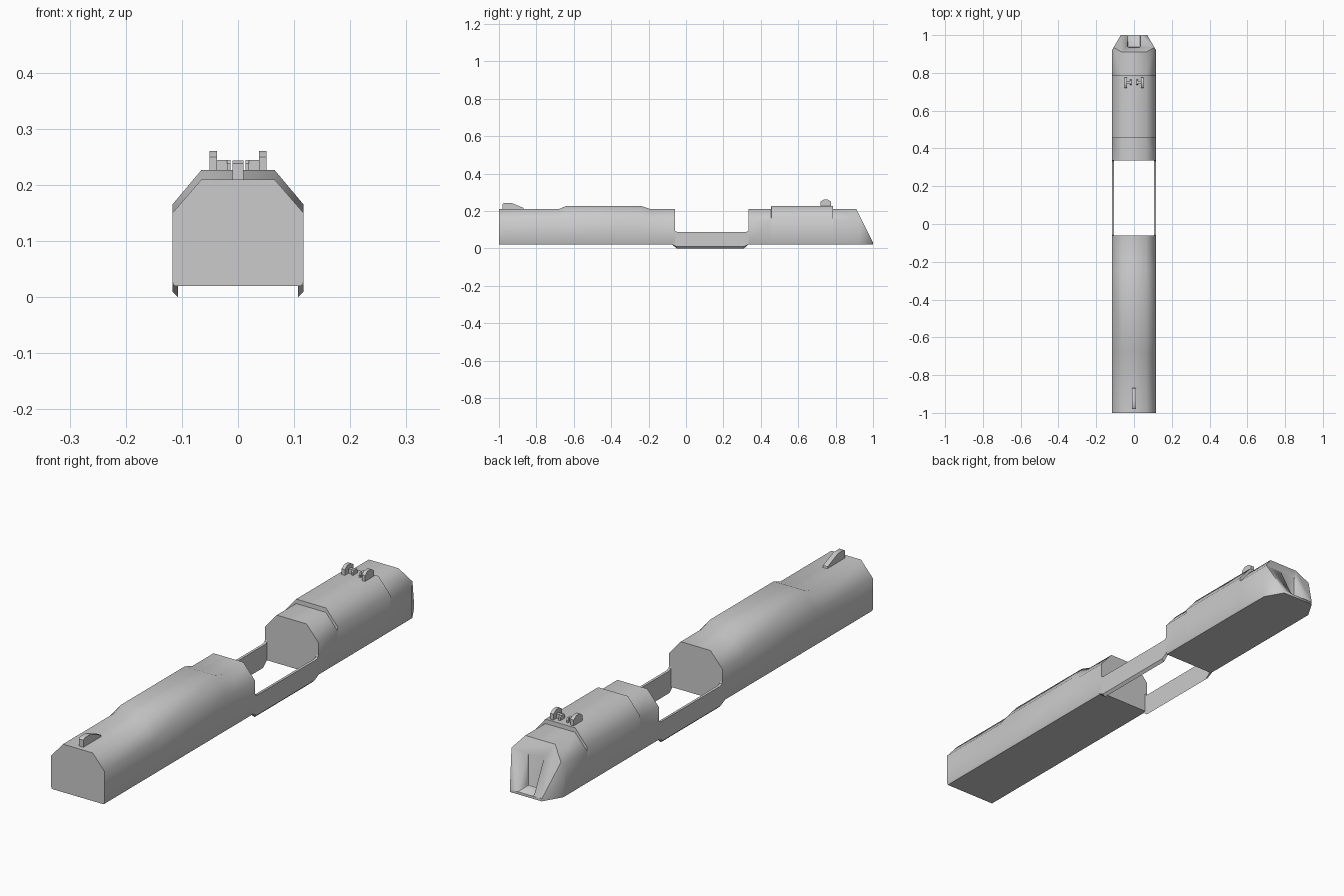
import bpy, bmesh, math
from mathutils import Vector

if "Cube" in bpy.data.objects:
    bpy.data.objects.remove(bpy.data.objects["Cube"])

HW = 0.117   # half width of the body


def finish(name, bm, angle=60):
    bmesh.ops.remove_doubles(bm, verts=bm.verts, dist=1e-5)
    bmesh.ops.recalc_face_normals(bm, faces=bm.faces)
    me = bpy.data.meshes.new(name)
    bm.to_mesh(me)
    bm.free()
    ob = bpy.data.objects.new(name, me)
    bpy.context.collection.objects.link(ob)
    bpy.ops.object.select_all(action='DESELECT')
    ob.select_set(True)
    bpy.context.view_layer.objects.active = ob
    bpy.ops.object.shade_smooth_by_angle(angle=math.radians(angle))
    return ob


def loft_body(stations):
    """Chamfered section swept along y; stations are (y, shoulder z, top z)."""
    bm = bmesh.new()
    rings = []
    for y, sh, top in stations:
        half = [(HW - 0.004, 0.02), (HW, 0.028), (HW, sh), (0.065, top)]
        pts = half + [(-x, z) for x, z in reversed(half)]
        rings.append([bm.verts.new((x, y, z)) for x, z in pts])
    n = len(rings[0])
    for a, b in zip(rings, rings[1:]):
        for i in range(n):
            j = (i + 1) % n
            bm.faces.new((a[i], a[j], b[j], b[i]))
    bm.faces.new(rings[0])
    bm.faces.new(rings[-1])
    return bm


def prism_x(name, profile, x0, x1, bevel=0.0, angle=40):
    """Extrude a (y, z) profile from x0 to x1."""
    bm = bmesh.new()
    a = [bm.verts.new((x0, y, z)) for y, z in profile]
    b = [bm.verts.new((x1, y, z)) for y, z in profile]
    bm.faces.new(a)
    bm.faces.new(b)
    for i in range(len(a)):
        j = (i + 1) % len(a)
        bm.faces.new((a[i], a[j], b[j], b[i]))
    if bevel:
        bmesh.ops.bevel(bm, geom=bm.edges[:], offset=bevel, segments=2,
                        profile=0.5, affect='EDGES')
    return finish(name, bm, angle)


def cut(bm, point, normal):
    res = bmesh.ops.bisect_plane(bm, geom=bm.verts[:] + bm.edges[:] + bm.faces[:],
                                 plane_co=point, plane_no=Vector(normal).normalized(),
                                 clear_outer=True)
    edges = [e for e in res['geom_cut'] if isinstance(e, bmesh.types.BMEdge)]
    bmesh.ops.holes_fill(bm, edges=edges, sides=0)


# Front body with a ramped raised top
LOW, HIGH = (0.15, 0.21), (0.165, 0.227)
front = loft_body([(-1.0, *LOW), (-0.68, *LOW), (-0.64, *HIGH),
                   (-0.24, *HIGH), (-0.19, *LOW), (-0.06, *LOW)])
finish("front_body", front)

# Rear body with stepped top, sloping end and cut corners
rear = loft_body([(0.335, *LOW), (0.455, *LOW), (0.456, *HIGH),
                  (0.785, *HIGH), (0.786, *LOW), (1.0, *LOW)])
cut(rear, (0, 0.91, 0.21), (0, 0.18, 0.09))
for s in (-1, 1):
    cut(rear, (s * HW, 0.92, 0.1), (s * 0.08, 0.047, 0))
rear_body = finish("rear_body", rear)

# Slot in the rear end
slot = prism_x("slot_cutter", [(0.935, 0.03), (1.1, 0.03), (1.1, 0.2), (0.935, 0.2)],
               -0.035, 0.035, bevel=0.008)
mod = rear_body.modifiers.new("slot", 'BOOLEAN')
mod.operation = 'DIFFERENCE'
mod.object = slot
mod.solver = 'EXACT'
bpy.context.view_layer.objects.active = rear_body
bpy.ops.object.modifier_apply(modifier="slot")
bpy.data.objects.remove(slot)

# Side rails joining both bodies, underside slanting to the inner edge
rail = [(-0.075, 0.022), (-0.05, 0.0), (0.31, 0.0), (0.335, 0.022), (0.337, 0.105),
        (0.333, 0.093), (0.322, 0.088), (-0.047, 0.088), (-0.058, 0.093), (-0.062, 0.105)]
for s, side in ((-1, "left"), (1, "right")):
    ob = prism_x(side + "_rail", rail, s * 0.107, s * HW)
    for v in ob.data.vertices:
        if v.co.z < 0.01 and abs(v.co.x) > 0.11:
            v.co.z += 0.01

# Front sight blade
prism_x("front_sight", [(-0.98, 0.2), (-0.98, 0.238), (-0.972, 0.244), (-0.935, 0.244),
                        (-0.87, 0.217), (-0.865, 0.2)], -0.01, 0.01)

# Rear sight posts and their inward arms
post = [(0.72, 0.215), (0.72, 0.25), (0.735, 0.261), (0.758, 0.261),
        (0.775, 0.25), (0.775, 0.215)]
arm = [(0.744, 0.215), (0.744, 0.245), (0.757, 0.245), (0.757, 0.215)]
tip = [(0.736, 0.215), (0.736, 0.238), (0.742, 0.245), (0.76, 0.245),
       (0.766, 0.238), (0.766, 0.215)]
for s, side in ((-1, "left"), (1, "right")):
    prism_x(side + "_rear_sight_post", post, s * 0.037, s * 0.051)
    prism_x(side + "_rear_sight_arm", arm, s * 0.018, s * 0.04)
    prism_x(side + "_rear_sight_tip", tip, s * 0.013, s * 0.02)
